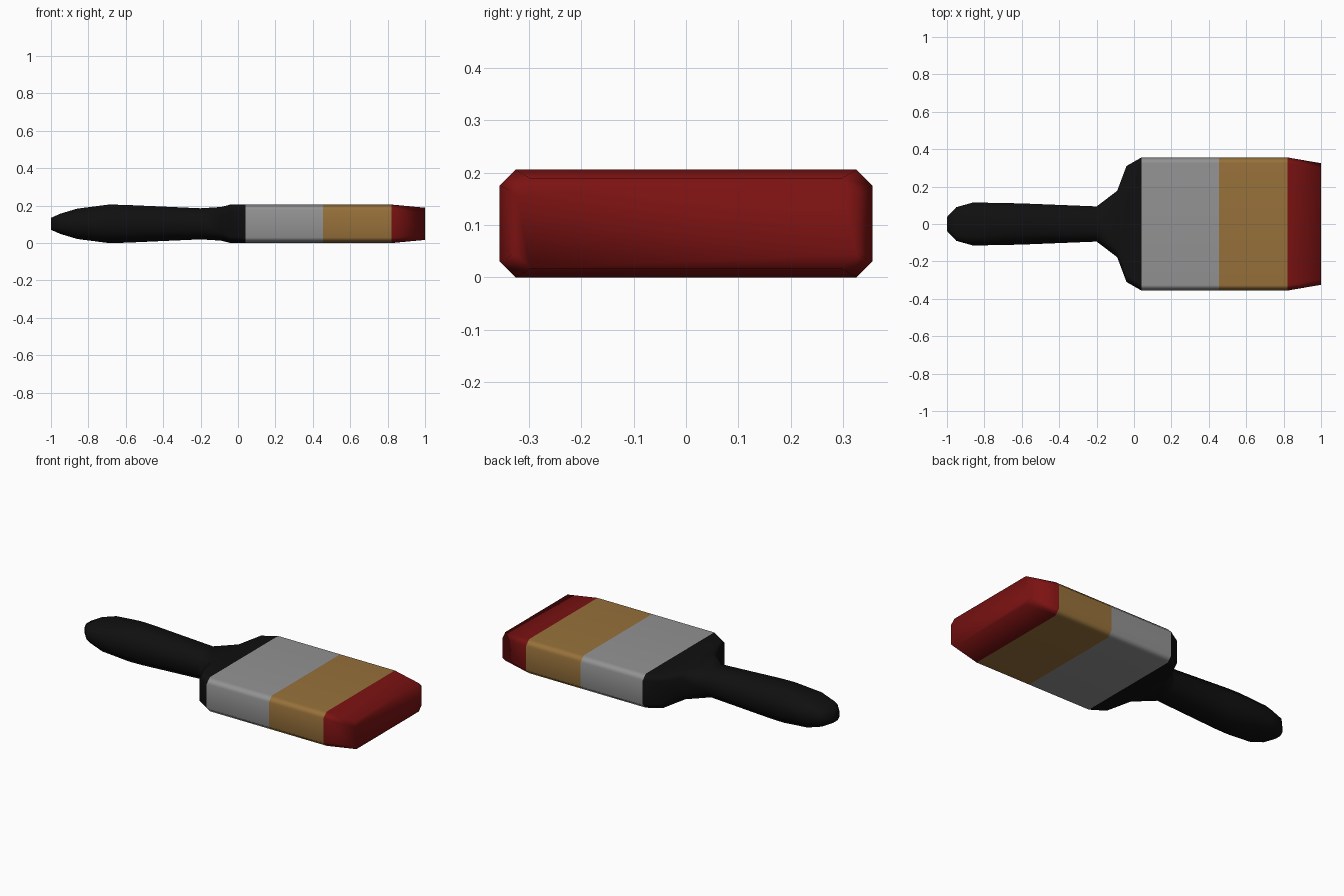
import bpy
import bmesh

cube = bpy.data.objects.get("Cube")
if cube:
    bpy.data.objects.remove(cube, do_unlink=True)

MID_Z = 0.103


def material(name, rgb, rough=0.6):
    mat = bpy.data.materials.new(name)
    mat.use_nodes = True
    mat.diffuse_color = (*rgb, 1)
    bsdf = mat.node_tree.nodes["Principled BSDF"]
    bsdf.inputs["Base Color"].default_value = (*rgb, 1)
    bsdf.inputs["Roughness"].default_value = rough
    return mat


def loft(name, sections, mat, start_cap=False, end_cap=False):
    """Skin chamfered rectangles given as (x, half width, half height, chamfer)."""
    bm = bmesh.new()
    rings = []
    for x, w, h, c in sections:
        outline = [(w, h - c), (w - c, h), (c - w, h), (-w, h - c),
                   (-w, c - h), (c - w, -h), (w - c, -h), (w, c - h)]
        rings.append([bm.verts.new((x, y, MID_Z + z)) for y, z in outline])
    for a, b in zip(rings, rings[1:]):
        for i in range(8):
            j = (i + 1) % 8
            bm.faces.new((a[i], a[j], b[j], b[i]))
    if start_cap:
        bm.faces.new(rings[0])
    if end_cap:
        bm.faces.new(rings[-1])
    bmesh.ops.recalc_face_normals(bm, faces=bm.faces)
    # An open tube has no reliable inside, so check one side face
    bm.normal_update()
    side = bm.faces[:][1]
    if side.normal.z < 0:
        bmesh.ops.reverse_faces(bm, faces=bm.faces[:])
    for f in bm.faces:
        f.smooth = True
    mesh = bpy.data.meshes.new(name)
    bm.to_mesh(mesh)
    bm.free()
    mesh.materials.append(mat)
    obj = bpy.data.objects.new(name, mesh)
    bpy.context.collection.objects.link(obj)
    # Keep the broad faces flat and the chamfers soft
    obj.modifiers.new("Soft edges", 'WEIGHTED_NORMAL')
    return obj


black = material("black handle", (0.005, 0.005, 0.005))
metal = material("grey metal", (0.29, 0.29, 0.29))
tan = material("tan bristle", (0.31, 0.165, 0.043))
red = material("red paint", (0.2, 0.006, 0.006))

# Handle: rounded grip, narrow neck, flared shoulder
loft("handle", [
    (-1.0, 0.037, 0.032, 0.016),
    (-0.95, 0.09, 0.054, 0.03),
    (-0.86, 0.115, 0.081, 0.048),
    (-0.69, 0.112, 0.103, 0.06),
    (-0.6, 0.11, 0.101, 0.058),
    (-0.2, 0.094, 0.083, 0.048),
    (-0.09, 0.177, 0.09, 0.042),
    (-0.04, 0.31, 0.103, 0.036),
    (0.04, 0.356, 0.103, 0.03),
], black, start_cap=True)

# Head: metal ferrule, clean bristles, painted tip
BODY = (0.356, 0.103, 0.03)
loft("ferrule", [(0.04, *BODY), (0.455, *BODY)], metal)
loft("bristles", [(0.455, *BODY), (0.82, *BODY)], tan)
loft("painted_tip", [(0.82, *BODY), (1.0, 0.325, 0.086, 0.028)], red, end_cap=True)
